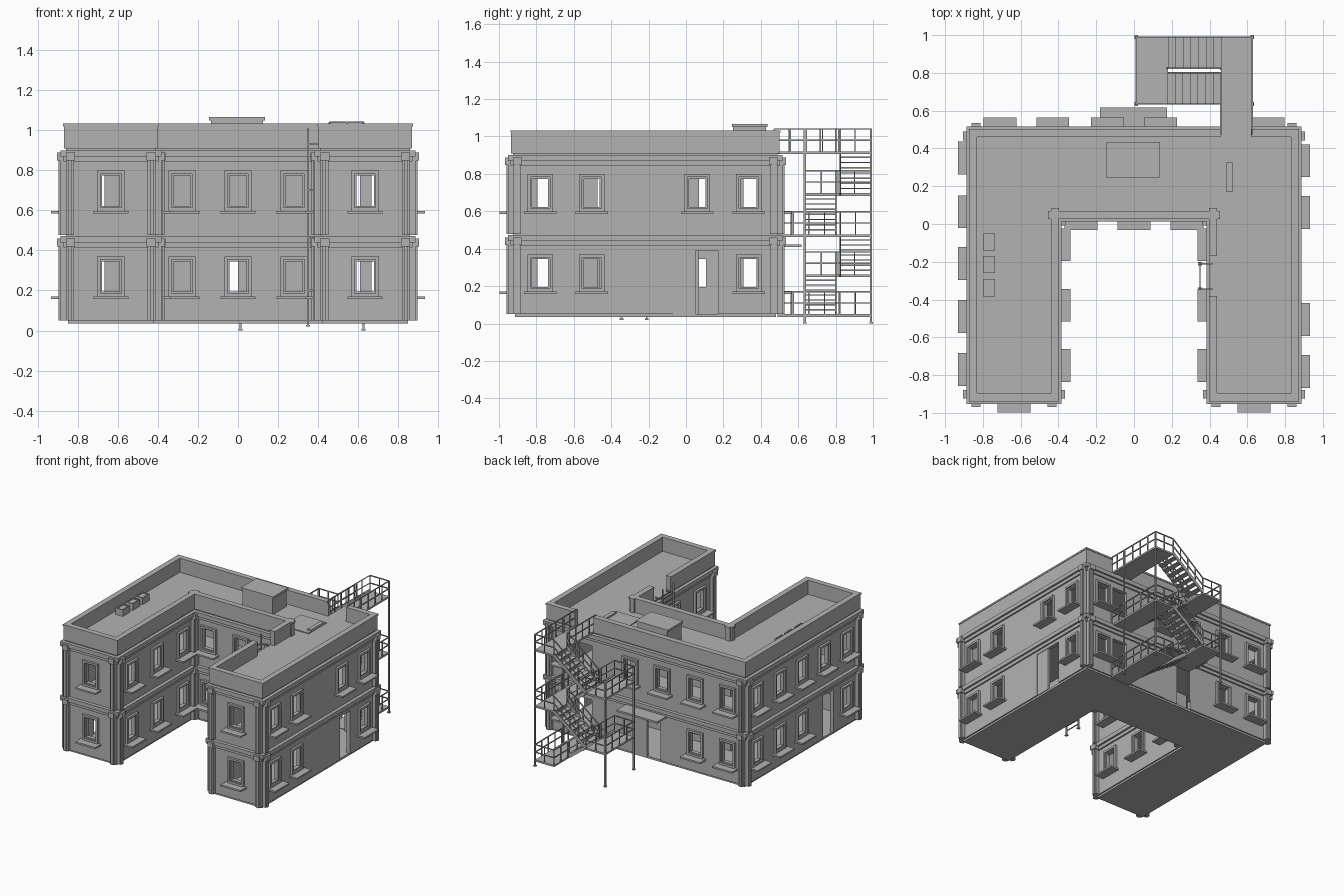
import bpy, bmesh, math
from mathutils import Vector

if "Cube" in bpy.data.objects:
    bpy.data.objects.remove(bpy.data.objects["Cube"])

grey = bpy.data.materials.new("plaster_grey")
grey.diffuse_color = (0.45, 0.45, 0.45, 1)
grey.use_nodes = True
grey.node_tree.nodes["Principled BSDF"].inputs["Base Color"].default_value = grey.diffuse_color
parts = {}


def mesh_of(name):
    return parts.setdefault(name, bmesh.new())


def hexa(name, low, high):
    """Solid from a bottom loop and a matching top loop."""
    bm = mesh_of(name)
    lo, hi = [bm.verts.new(p) for p in low], [bm.verts.new(p) for p in high]
    n = len(lo)
    bm.faces.new(lo[::-1])
    bm.faces.new(hi)
    for i in range(n):
        j = (i + 1) % n
        bm.faces.new((lo[i], lo[j], hi[j], hi[i]))


def box(name, x, y, z):
    x, y, z = sorted(x), sorted(y), sorted(z)
    sq = [(x[0], y[0]), (x[1], y[0]), (x[1], y[1]), (x[0], y[1])]
    hexa(name, [(*p, z[0]) for p in sq], [(*p, z[1]) for p in sq])


def beam(name, a, b, w=0.008, h=None):
    """Square bar between two points."""
    a, b = Vector(a), Vector(b)
    d = (b - a).normalized()
    up = Vector((0, 1, 0)) if abs(d.z) > 0.95 else Vector((0, 0, 1))
    s = d.cross(up).normalized()
    t = s.cross(d) * (h or w) / 2
    s = s * w / 2
    cs = (-s + t, -s - t, s - t, s + t)
    hexa(name, [a + c for c in cs], [b + c for c in cs])


# U-shaped plan, walked so that outside is on the right
PLAN = [Vector(p) for p in ((-.86, -.925), (-.41, -.925), (-.41, .04), (.41, .04),
                            (.41, -.925), (.86, -.925), (.86, .49), (-.86, .49))]
N = len(PLAN)
CONCAVE = (2, 3)


def direction(i):
    return (PLAN[(i + 1) % N] - PLAN[i]).normalized()


def normal(i):
    d = direction(i)
    return Vector((d.y, -d.x))


def outline(o):
    return [PLAN[i] + (normal(i) + normal(i - 1)) * o for i in range(N)]


def slab(name, o, z0, z1):
    pts = outline(o)
    hexa(name, [(*p, z0) for p in pts], [(*p, z1) for p in pts])


def band(name, o, z0, z1):
    """Mitred moulding that follows the whole outline."""
    a, b = outline(-0.01), outline(o)
    for i in range(N):
        j = (i + 1) % N
        q = [a[i], b[i], b[j], a[j]]
        hexa(name, [(*p, z0) for p in q], [(*p, z1) for p in q])


def wbox(name, i, s, o, z):
    """Box in wall coordinates: along the wall, outward, up."""
    p = PLAN[i] + direction(i) * s[0] + normal(i) * o[0]
    q = PLAN[i] + direction(i) * s[1] + normal(i) * o[1]
    box(name, (p.x, q.x), (p.y, q.y), z)


def along(i, c):
    d = direction(i)
    return abs(c - (PLAN[i].x if abs(d.x) > .5 else PLAN[i].y))


def wall(name, i, z, o, holes):
    """Wall strip with rectangular holes (s0, s1, z0, z1)."""
    length, t = (PLAN[(i + 1) % N] - PLAN[i]).length, o[1] - o[0]
    s = -t if i in CONCAVE else -o[1]
    end = length + (t if (i + 1) % N in CONCAVE else o[1])
    for s0, s1, z0, z1 in sorted(holes):
        wbox(name, i, (s, s0), o, z)
        if z0 > z[0]:
            wbox(name, i, (s0, s1), o, (z[0], z0))
        if z1 < z[1]:
            wbox(name, i, (s0, s1), o, (z1, z[1]))
        s = s1
    wbox(name, i, (s, end), o, z)


def frame(name, i, s, z, w, o):
    """Rectangular ring whose outer edge is s, z."""
    for e in ((s[0], s[0] + w), (s[1] - w, s[1])):
        wbox(name, i, e, o, z)
    for e in ((z[0], z[0] + w), (z[1] - w, z[1])):
        wbox(name, i, (s[0] + w, s[1] - w), o, e)


def window(i, c, z0):
    s = along(i, c)
    frame("window_trim", i, (s - .068, s + .068), (z0 + .12, z0 + .32), .016, (-.005, .018))
    frame("window_sash", i, (s - .054, s + .054), (z0 + .134, z0 + .306), .011, (-.025, .006))
    wbox("window_sill", i, (s - .087, s + .087), (-.005, .073), (z0 + .107, z0 + .12))
    return s - .053, s + .053, z0 + .135, z0 + .305


# Openings per wall: lower windows, upper windows, wide doors
COURT = [-.75, -.43, -.11]
LAYOUT = [([-.635], [-.635], []), (COURT, COURT, []), ([-.28, 0, .28],) * 2 + ([],),
          (COURT, COURT, []), ([.635], [.635], []),
          ([-.78, -.505, .335], [-.78, -.505, .06, .335], [.05]),
          ([-.71, -.43, .71], [-.71, -.43, -.14, .14, .71], [0]),
          ([.35, .065, -.21, -.77], [.35, .065, -.21, -.49, -.77], [-.49])]
STOREYS = (.05, .478)

for k, z0 in enumerate(STOREYS):
    for i in range(N):
        holes = [window(i, c, z0) for c in LAYOUT[i][k]]
        if k == 0:
            for c in LAYOUT[i][2]:  # wide doorway with one leaf shut
                s = along(i, c)
                holes.append((s - .12, s + .12, z0, z0 + .34))
                wbox("door_leaf", i, (s - .12, s), (-.02, -.004), (z0, z0 + .34))
        if i == 6:  # doorway onto the outside stair
            s = along(i, .545)
            holes.append((s - .065, s + .065, z0, z0 + .32))
        wall("walls", i, (z0, z0 + .43), (-.03, 0), holes)
        # Paired corner pilasters with capitals
        length = (PLAN[(i + 1) % N] - PLAN[i]).length
        for flip in (False, True):
            def span(a, b):
                return (length - b, length - a) if flip else (a, b)
            wbox("pilaster", i, span(0, .042), (-.01, .028), (z0, z0 + .375))
            wbox("pilaster", i, span(.01, .03), (0, .036), (z0, z0 + .375))
            wbox("pilaster_capital", i, span(0, .047), (-.01, .044), (z0 + .37, z0 + .41))
    band("cornice", .012, z0 + .365, z0 + .39)
    band("cornice", .027, z0 + .39, z0 + .422)

# Floors and roof
slab("base_slab", -.01, .035, .052)
slab("upper_floor", -.02, .465, .48)
slab("roof", -.004, .9, .92)

# Parapet with gaps for the ladder and the stair bridge
for i in range(N):
    gaps = {3: [(along(3, -.17), along(3, -.38))], 6: [(along(6, .62), along(6, .46))]}.get(i, [])
    wall("parapet", i, (.91, 1.02), (-.027, .01), [(a, b, .92, 1.02) for a, b in gaps])
    wall("parapet_cap", i, (1.02, 1.033), (-.03, .014), [(a, b, 1.02, 1.033) for a, b in gaps])

# Rooftop items
box("roof_cabin", (-.135, .125), (.252, .428), (.915, 1.05))
box("roof_cabin_lid", (-.145, .135), (.245, .435), (1.05, 1.067))
box("roof_hatch", (.297, .522), (.135, .36), (.915, .927))
box("roof_hatch", (.49, .522), (.17, .325), (.92, .94))
for y in (-.095, -.215, -.34):
    box("roof_vent", (-.8, -.737), (y - .045, y + .045), (.915, .965))
    for a, b in ((-.8, -.792), (-.745, -.737)):
        box("roof_vent", (a, b), (y - .045, y + .045), (.96, .972))
    for a in (-.045, .037):
        box("roof_vent", (-.8, -.737), (y + a, y + a + .008), (.96, .972))

# Canopy over the back door
box("door_canopy", (-.18, .175), (.48, .617), (.408, .422))

# Wall ladder in the courtyard
for y in (-.345, -.21):
    beam("ladder", (.35, y, .02), (.35, y, 1.01), .01)
    box("ladder", (.34, .36), (y - .01, y + .01), (.02, .028))
    for z in (.2, .46, .7, .93):
        beam("ladder", (.35, y, z), (.415, y, z))
for n in range(24):
    beam("ladder", (.35, -.345, .06 + n * .038), (.35, -.21, .06 + n * .038), .006)


# Outside stair
def rail(a, b, h=.12):
    """Railing along a line: two bars and posts."""
    a, b = Vector(a), Vector(b)
    for f in (h, h / 2):
        up = Vector((0, 0, f))
        beam("stair_railing", a + up, b + up, .007)
    n = max(1, round((b - a).length / .09))
    for k in range(n + 1):
        p = a.lerp(b, k / n)
        beam("stair_railing", p, p + Vector((0, 0, h)), .007)


def flight(x0, x1, y0, y1, z0, z1, n=7):
    for k in range(n):
        x, z = x0 + (x1 - x0) * k / n, z0 + (z1 - z0) * (k + 1) / (n + 1)
        box("stair_tread", (x, x + (x1 - x0) / n), (y0, y1), (z - .007, z))
    for y in (y0, y1):
        beam("stair_stringer", (x0, y, z0), (x1, y, z1), .007, .025)
        rail((x0, y, z0), (x1, y, z1))


WEST, EAST, X0, X1, Y0, Y1 = .012, .626, .18, .46, .635, .99
for z in (.05, .477, .92):
    start = .47 if z > .9 else .49
    box("stair_landing", (X1, EAST), (start, Y1), (z - .014, z))
    rail((EAST, start, z), (EAST, Y1, z))
    rail((X1, Y1, z), (EAST, Y1, z))
    rail((X1, start, z), (X1, Y0, z))
rail((X1, .82, .05), (X1, Y1, .05))
rail((X1, Y0, .92), (X1, .8, .92))
for z, nxt, mid in ((.05, .477, .262), (.477, .92, .697)):
    flight(X1, X0, Y0, .8, z, mid)
    flight(X0, X1, .825, Y1, mid, nxt)
    box("stair_landing", (WEST, X0), (Y0, Y1), (mid - .014, mid))
    rail((WEST, Y0, mid), (WEST, Y1, mid))
    for y in (Y0, Y1):
        rail((WEST, y, mid), (X0, y, mid))
for x, top in ((WEST, .82), (EAST, 1.04)):
    for y in (Y0, Y1):
        beam("stair_post", (x, y, 0), (x, y, top), .011)
        box("stair_post", (x - .01, x + .01), (y - .01, y + .01), (0, .008))

# Turn the collected parts into objects
for name, bm in parts.items():
    bmesh.ops.recalc_face_normals(bm, faces=bm.faces)
    me = bpy.data.meshes.new(name)
    bm.to_mesh(me)
    bm.free()
    me.materials.append(grey)
    bpy.context.collection.objects.link(bpy.data.objects.new(name, me))
